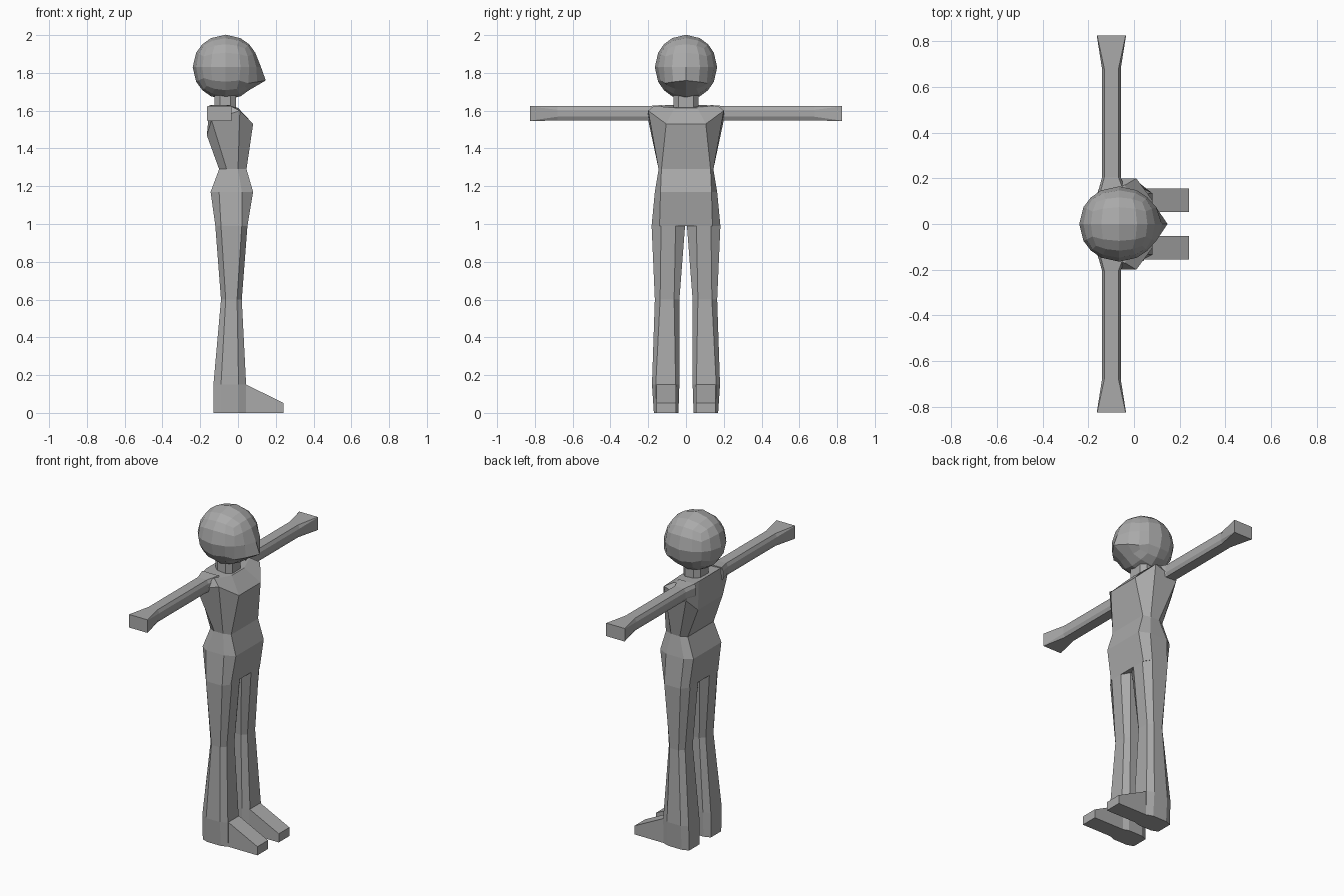
import bpy, bmesh

if "Cube" in bpy.data.objects:
    bpy.data.objects.remove(bpy.data.objects["Cube"])

grey = bpy.data.materials.new("plain grey")
grey.diffuse_color = (0.4, 0.4, 0.4, 1)
grey.use_nodes = True
grey.node_tree.nodes["Principled BSDF"].inputs["Base Color"].default_value = grey.diffuse_color


def finish(name, bm, mirror=False):
    """Turn a bmesh into a flat-shaded part, optionally mirrored left to right."""
    bmesh.ops.recalc_face_normals(bm, faces=bm.faces)
    mesh = bpy.data.meshes.new(name)
    bm.to_mesh(mesh)
    bm.free()
    mesh.materials.append(grey)
    obj = bpy.data.objects.new(name, mesh)
    bpy.context.collection.objects.link(obj)
    if mirror:
        mod = obj.modifiers.new("mirror", 'MIRROR')
        mod.use_axis = (False, True, False)
        mod.use_mirror_merge = False
    return obj


def loft(name, rings, mirror=False):
    """Skin a list of equal-length point rings and cap both ends."""
    bm = bmesh.new()
    loops = [[bm.verts.new(p) for p in ring] for ring in rings]
    n = len(loops[0])
    for a, b in zip(loops, loops[1:]):
        for i in range(n):
            j = (i + 1) % n
            bm.faces.new((a[i], a[j], b[j], b[i]))
    bm.faces.new(loops[0])
    bm.faces.new(loops[-1])
    return finish(name, bm, mirror)


def both_sides(half):
    """Close a front-to-back half ring with its reflection."""
    return half + [(x, -y, z) for x, y, z in reversed(half)]


def octagon(a0, a1, b0, b1, ca, cb):
    """Chamfered rectangle: outer limits, and chamfer inset on each axis."""
    return [(a1, b0 + cb), (a1, b1 - cb), (a1 - ca, b1), (a0 + ca, b1),
            (a0, b1 - cb), (a0, b0 + cb), (a0 + ca, b0), (a1 - ca, b0)]


# Torso: front corner, side front, side back, back corner on each level
torso = [
    [(0.00, 0.06, 1.615), (-0.04, 0.17, 1.625), (-0.14, 0.165, 1.625), (-0.15, 0.09, 1.63)],
    [(0.08, 0.105, 1.53), (0.01, 0.20, 1.60), (-0.14, 0.20, 1.55), (-0.165, 0.12, 1.47)],
    [(0.045, 0.13, 1.29), (0.00, 0.145, 1.29), (-0.06, 0.145, 1.29), (-0.10, 0.125, 1.29)],
    [(0.08, 0.135, 1.17), (0.02, 0.165, 1.17), (-0.10, 0.165, 1.17), (-0.145, 0.135, 1.17)],
    [(0.05, 0.14, 0.99), (0.02, 0.182, 0.99), (-0.09, 0.182, 0.99), (-0.12, 0.14, 0.99)],
]
loft("torso", [both_sides(h) for h in torso])

# Neck
loft("neck", [[(x, y, z) for x, y in octagon(-0.125, -0.01, -0.065, 0.065, 0.03, 0.025)]
              for z in (1.60, 1.69)])

# Legs: height, x limits, y limits, chamfers
legs = [(0.99, -0.12, 0.05, 0.005, 0.182, 0.03, 0.05),
        (0.60, -0.09, 0.02, 0.035, 0.165, 0.025, 0.028),
        (0.15, -0.13, 0.043, 0.035, 0.18, 0.04, 0.02),
        (0.00, -0.13, 0.043, 0.04, 0.17, 0.04, 0.015)]
loft("legs", [[(x, y, z) for x, y in octagon(*r)] for z, *r in legs], True)

# Feet: wedges sloping down to the toe
loft("feet", [[(x, 0.052, 0), (x, 0.155, 0), (x, 0.155, z), (x, 0.052, z)]
              for x, z in ((0.02, 0.16), (0.043, 0.15), (0.24, 0.053))], True)

# Arms: distance out, x limits, z limits, chamfers
arms = [(0.13, -0.16, -0.03, 1.545, 1.63, 0.01, 0.02),
        (0.205, -0.14, -0.058, 1.548, 1.624, 0.01, 0.02),
        (0.68, -0.14, -0.058, 1.548, 1.624, 0.01, 0.02),
        (0.825, -0.163, -0.035, 1.545, 1.625, 0.002, 0.002)]
loft("arms", [[(x, y, z) for x, z in octagon(*r)] for y, *r in arms], True)

# Head: rounded cube with a pointed chin on the front
bm = bmesh.new()
bmesh.ops.create_cube(bm, size=2)
bmesh.ops.subdivide_edges(bm, edges=bm.edges[:], cuts=3, use_grid_fill=True)
for v in bm.verts:
    g = v.co.copy()
    n = g.normalized()
    v.co = (-0.065 + 0.175 * n.x, 0.165 * n.y, 1.83 + 0.172 * n.z)
    if g.x > 0.99:
        reach = 1 - abs(g.y)
        if abs(g.z + 0.5) < 0.01:
            v.co.x = 0.055 + 0.092 * reach
            v.co.z = 1.745 + 0.015 * reach
        elif abs(g.z) < 0.01:
            v.co.x += 0.012 * reach
finish("head", bm)
